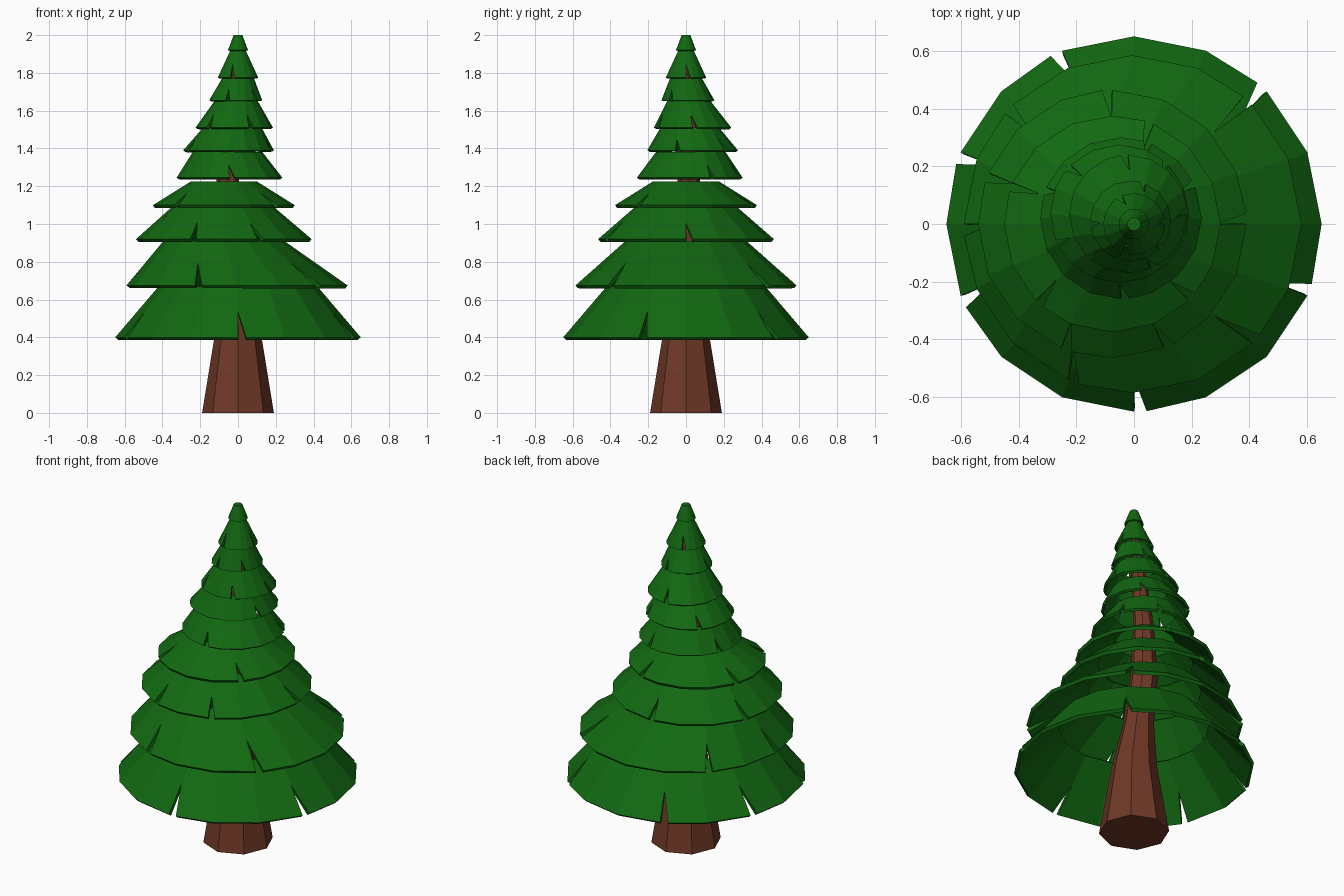
import bpy, bmesh
from math import cos, sin, pi

cube = bpy.data.objects.get("Cube")
if cube:
    bpy.data.objects.remove(cube, do_unlink=True)


def make_material(name, rgb):
    mat = bpy.data.materials.new(name)
    mat.use_nodes = True
    mat.diffuse_color = (*rgb, 1)
    bsdf = mat.node_tree.nodes["Principled BSDF"]
    bsdf.inputs["Base Color"].default_value = (*rgb, 1)
    bsdf.inputs["Roughness"].default_value = 0.9
    return mat


GREEN = make_material("pine green", (0.006, 0.14, 0.006))
BROWN = make_material("bark brown", (0.16, 0.04, 0.02))


def make_object(name, bm, mat):
    mesh = bpy.data.meshes.new(name)
    bm.to_mesh(mesh)
    bm.free()
    mesh.materials.append(mat)
    obj = bpy.data.objects.new(name, mesh)
    bpy.context.collection.objects.link(obj)
    return obj


def ring_point(bm, ring, angle):
    x, y, z, r = ring
    return bm.verts.new((x + r * cos(angle), y + r * sin(angle), z))


# Trunk: tapering, gently bent octagon running up inside the foliage
def make_trunk(rings, sides=8):
    bm = bmesh.new()
    loops = [[ring_point(bm, ring, 2 * pi * k / sides) for k in range(sides)]
             for ring in rings]
    for low, high in zip(loops, loops[1:]):
        for k in range(sides):
            n = (k + 1) % sides
            bm.faces.new((low[k], low[n], high[n], high[k]))
    bm.faces.new(loops[0][::-1])
    bm.faces.new(loops[-1])
    return make_object("trunk", bm, BROWN)


# Foliage: hollow skirt whose lower half is ripped open at the given corners
def make_tier(name, bottom, top, slits, closed=False, sides=16):
    bm = bmesh.new()
    middle = [(a + b) / 2 for a, b in zip(bottom, top)]
    step = 2 * pi / sides
    upper = [ring_point(bm, top, k * step) for k in range(sides)]
    mid = [ring_point(bm, middle, k * step) for k in range(sides)]
    before = [ring_point(bm, bottom, k * step) for k in range(sides)]
    after = list(before)
    radius = bottom[3]
    shift = (0.018 + 0.04 * radius) / radius
    for k in slits:
        after[k] = ring_point(bm, bottom, k * step + shift)
    for k in range(sides):
        n = (k + 1) % sides
        bm.faces.new((after[k], before[n], mid[n], mid[k]))
        bm.faces.new((mid[k], mid[n], upper[n], upper[k]))
    if closed:
        bm.faces.new(upper)
    obj = make_object(name, bm, GREEN)
    solid = obj.modifiers.new("thickness", 'SOLIDIFY')
    solid.thickness = min(0.02, 0.008 + 0.03 * radius)
    solid.offset = -1
    return obj


make_trunk([
    (0, 0, 0, 0.19),
    (0, 0, 0.4, 0.125),
    (-0.03, 0, 0.68, 0.085),
    (-0.07, 0, 1.0, 0.075),
    (-0.05, 0.02, 1.3, 0.055),
    (-0.015, 0.02, 1.6, 0.04),
    (0, 0, 1.95, 0.015),
])

# Each tier: bottom ring, top ring (x, y, z, radius), ripped corners
TIERS = [
    ((0, 0, 0.40, 0.65), (0, 0, 0.67, 0.42), (2, 5, 7, 9, 12, 15)),
    ((-0.005, 0, 0.675, 0.585), (-0.075, 0, 0.91, 0.32), (2, 6, 8, 11, 14)),
    ((-0.075, 0, 0.92, 0.465), (-0.08, 0, 1.09, 0.27), (0, 4, 7, 11, 13)),
    ((-0.075, 0, 1.10, 0.375), (-0.075, 0, 1.225, 0.175), (3, 7, 10, 14)),
    ((-0.045, 0.02, 1.245, 0.28), (-0.055, 0.025, 1.38, 0.185), (1, 3, 7, 12)),
    ((-0.05, 0.035, 1.39, 0.24), (-0.03, 0.02, 1.51, 0.155), (2, 6, 9, 15)),
    ((-0.02, 0.035, 1.51, 0.205), (-0.01, 0.015, 1.65, 0.115), (0, 4, 10, 13)),
    ((-0.012, 0.01, 1.655, 0.14), (0, 0, 1.77, 0.085), (3, 8, 11, 14)),
    ((0, 0, 1.775, 0.107), (0, 0, 1.92, 0.04), (0, 5, 11)),
    ((0, 0, 1.92, 0.053), (0, 0, 2.0, 0.023), ()),
]
for i, (bottom, top, slits) in enumerate(TIERS):
    make_tier(f"foliage_tier_{i + 1}", bottom, top, slits, i == len(TIERS) - 1)
